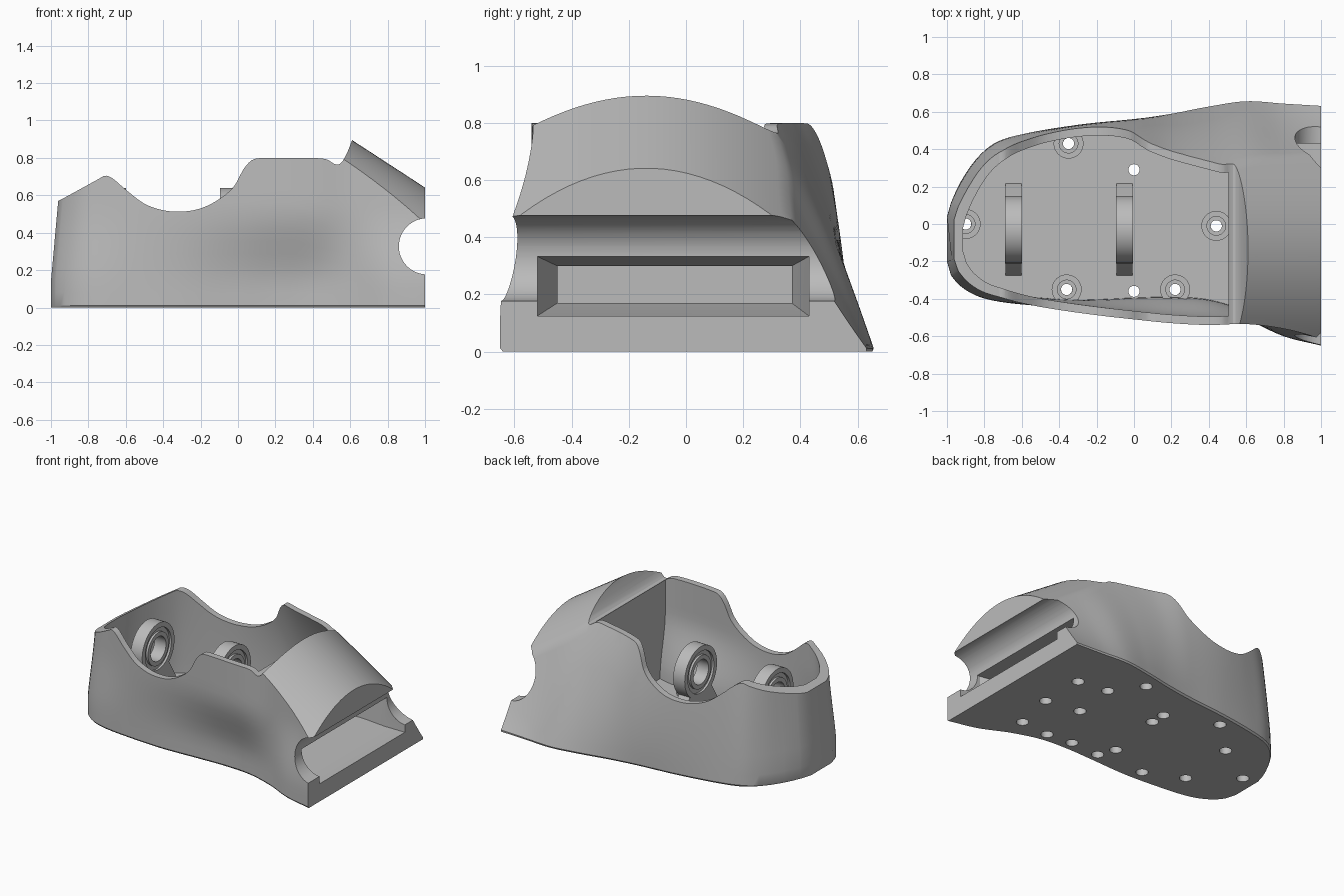
import bpy, bmesh, math
from mathutils import Matrix, Vector

if "Cube" in bpy.data.objects:
    bpy.data.objects.remove(bpy.data.objects["Cube"])

grey = bpy.data.materials.new("plain grey")
grey.use_nodes = True
grey.diffuse_color = (0.5, 0.5, 0.5, 1)
grey.node_tree.nodes["Principled BSDF"].inputs["Base Color"].default_value = (0.5, 0.5, 0.5, 1)

# Wall plan: x, right wall at base and top, left wall at base, middle and top
WALLS = [
    (-1, -.2, -.19, .04, .03, .02), (-.98, -.27, -.25, .11, .1, .08),
    (-.93, -.33, -.31, .22, .2, .18), (-.85, -.38, -.36, .34, .32, .29),
    (-.75, -.41, -.39, .43, .41, .37), (-.6, -.43, -.425, .48, .46, .43),
    (-.3, -.45, -.475, .53, .52, .48), (0, -.44, -.51, .56, .54, .455),
    (.2, -.435, -.53, .59, .53, .39), (.4, -.45, -.54, .63, .52, .335),
    (.6, -.51, -.535, .66, .5, .28), (.8, -.6, -.56, .65, .44, .24),
    (1, -.65, -.61, .64, .385, .2)]
# Side outline of the rim, ending above the lip of the roof
RIM = [(-1.1, .5), (-.96, .57), (-.74, .69), (-.71, .705), (-.67, .69), (-.6, .63),
       (-.5, .555), (-.4, .52), (-.3, .513), (-.2, .53), (-.1, .58), (-.02, .65),
       (.03, .74), (.07, .785), (.11, .798), (.43, .798), (.48, .79), (.51, .77),
       (.54, .765), (.57, .8), (.61, .895), (.66, 1.05)]
FLOOR = .1


def sample(table, x):
    # smooth curve through the rows
    def slope(i):
        a, b = table[max(i - 1, 0)], table[min(i + 1, len(table) - 1)]
        return [(q - p) / (b[0] - a[0]) for p, q in zip(a, b)]
    i = max([k for k in range(len(table) - 1) if table[k][0] <= x], default=0)
    a, b = table[i], table[i + 1]
    w = b[0] - a[0]
    t = max(0, min(1, (x - a[0]) / w))
    ease = t * t * (3 - 2 * t)
    return [p + (q - p) * ease + w * t * (1 - t) * (m * (1 - t) - n * t)
            for p, q, m, n in zip(a, b, slope(i), slope(i + 1))][1:]


def wall(x, z, side):
    lo0, lo1, hi0, hi1, hi2 = sample(WALLS, x)
    t = min(z, .85) / .8
    bevel = .01 if z < .005 else 0
    if side < 0:
        # upright foot, swelling outwards to the upper wall
        s = max(0, min(1, (z - .1) / .45))
        return lo0 + (lo1 - lo0) * s * s * (3 - 2 * s) + bevel
    return (hi0 * (1 - t) * (1 - 2 * t) + 4 * hi1 * t * (1 - t)
            + hi2 * t * (2 * t - 1)) - bevel


def roof(x, y):
    return min(.97, .895 - .65 * (x - .61) - .85 * (y + .14) ** 2)


def tip(x):
    return max(0, min(1, (-.5 - x) / .45))


def lean(x, z):
    return x + .09 * max(0, z - .14) * tip(x)


def smooth(ob):
    bpy.ops.object.select_all(action='DESELECT')
    ob.select_set(True)
    bpy.context.view_layer.objects.active = ob
    bpy.ops.object.shade_smooth_by_angle(angle=math.radians(30))


def finish(name, bm):
    bmesh.ops.recalc_face_normals(bm, faces=bm.faces)
    mesh = bpy.data.meshes.new(name)
    bm.to_mesh(mesh)
    bm.free()
    ob = bpy.data.objects.new(name, mesh)
    bpy.context.collection.objects.link(ob)
    mesh.materials.append(grey)
    smooth(ob)
    return ob


def loft(name, sections, closed=False):
    bm = bmesh.new()
    rings = [[bm.verts.new(p) for p in s] for s in sections]
    n = len(rings[0])
    pairs = list(zip(rings, rings[1:])) + ([(rings[-1], rings[0])] if closed else [])
    for a, b in pairs:
        for i in range(n):
            j = (i + 1) % n
            bm.faces.new((a[i], a[j], b[j], b[i]))
    if not closed:
        bm.faces.new(rings[0])
        bm.faces.new(rings[-1])
    return finish(name, bm)


def cylinder(name, centre, radius, depth, along_y=False, sides=32):
    bm = bmesh.new()
    turn = Matrix.Rotation(math.pi / 2 if along_y else 0, 4, 'X')
    bmesh.ops.create_cone(bm, cap_ends=True, segments=sides, radius1=radius, radius2=radius,
                          depth=depth, matrix=Matrix.Translation(centre) @ turn)
    return finish(name, bm)


def lathe(name, profile, centre, axis, sides=48):
    # profile holds (distance along axis, radius)
    sections = []
    for k in range(sides):
        c, s = math.cos(math.tau * k / sides), math.sin(math.tau * k / sides)
        sections.append([Vector((a, r * c, r * s) if axis == 'X' else (r * c, r * s, a))
                         + Vector(centre) for a, r in profile])
    return loft(name, sections, closed=True)


def cut(ob, cutter):
    mod = ob.modifiers.new("cut", 'BOOLEAN')
    mod.operation, mod.solver, mod.object = 'DIFFERENCE', 'EXACT', cutter
    bpy.context.view_layer.objects.active = ob
    bpy.ops.object.modifier_apply(modifier=mod.name)
    bpy.data.objects.remove(cutter)


# Outer body under an arched, sloping roof
xs = sorted({round(x, 3) for x in [r[0] for r in WALLS] + [-1 + i / 40 for i in range(81)]})
sections = []
for x in xs:
    sides = []
    for side in (-1, 1):
        edge = .5
        for _ in range(25):
            edge = roof(x, wall(x, edge, side))
        heights = [0, .012] + [.012 + (edge - .012) * i / 14 for i in range(1, 15)]
        sides.append([(wall(x, z, side), z) for z in heights])
    right, left = sides
    y0, y1 = right[-1][0], left[-1][0]
    top = [y0 + (y1 - y0) * i / 24 for i in range(1, 24)]
    loop = right + [(y, roof(x, y)) for y in top] + left[::-1]
    sections.append([(lean(x, z), y, z) for y, z in loop])
body = loft("body_shell", sections)

# Open cavity following the walls
sections = []
for i in range(61):
    x = -.955 + 1.46 * (i / 60) ** 1.3
    source = x - .045 * tip(x)
    levels = [FLOOR + (1.1 - FLOOR) * k / 20 for k in range(21)]
    loop = ([(wall(source, z, -1) + .045, z) for z in levels]
            + [(wall(source, z, 1) - .045, z) for z in reversed(levels)])
    sections.append([(lean(x, min(z, .8)), y, z) for y, z in loop])
cut(body, loft("cavity_cutter", sections))

# Curved rim and the concave lip before the roof
start, end = RIM[0][0], RIM[-1][0]
outline = [(start + (end - start) * i / 120) for i in range(121)]
outline = [(x, sample(RIM, x)[0]) for x in outline] + [(end, 1.3), (start, 1.3)]
cut(body, loft("rim_cutter", [[(x, y, z) for x, z in outline] for y in (-1, 1)]))

# Rounded groove across the end face, and a slot that narrows inwards
cut(body, cylinder("groove_cutter", (1.01, 0, .327), .15, 2, True, 64))
mouth, throat = (-.52, .43, .125, .333), (-.45, .37, .17, .3)
cut(body, loft("slot_cutter", [[(x, a, c), (x, b, c), (x, b, d), (x, a, d)] for x, (a, b, c, d)
                               in ((1.02, mouth), (.84, mouth), (.72, throat), (.6, throat))]))

# Screw holes: through the floor, and blind ones from below
BOSSES = [(-.9, 0), (-.35, .43), (.44, -.01), (.22, -.35), (-.36, -.35)]
THROUGH = BOSSES + [(0, .29), (0, -.36)]
BLIND = [(.63, -.35), (.69, -.05), (.69, .27), (.47, .3), (.32, .5), (.41, -.37),
         (-.05, -.24), (-.62, -.23), (0, .18), (-.59, .2)]
for x, y in THROUGH:
    cut(body, cylinder("hole_cutter", (x, y, 0), .03, .6, sides=20))
for x, y in THROUGH + BLIND:
    cut(body, cylinder("hole_cutter", (x, y, 0), .04, .12, sides=20))
smooth(body)

# Screw bosses
for i, (x, y) in enumerate(BOSSES):
    lathe(f"screw_boss_{i + 1}", [(0, .03), (0, .08), (.08, .08), (.08, .05), (.03, .05), (.03, .03)],
          (x, y, FLOOR - .005), 'Z', 32)

# Two bearings on tapered brackets
half = [(.045, .18), (.045, .145), (.03, .145), (.03, .115), (.045, .115), (.045, .085)]
ring = half + [(-a, r) for a, r in reversed(half)]
for name, x in (("rear", -.645), ("middle", -.05)):
    lathe(f"{name}_bearing", ring, (x, -.03, .46), 'X')
    foot = [(-.25, FLOOR - .01), (.25, FLOOR - .01), (.22, .16), (.12, .327),
            (.06, .292), (-.06, .292), (-.12, .327), (-.22, .16)]
    loft(f"{name}_bracket", [[(x + d, y - .03, h) for y, h in foot] for d in (-.043, .043)])
